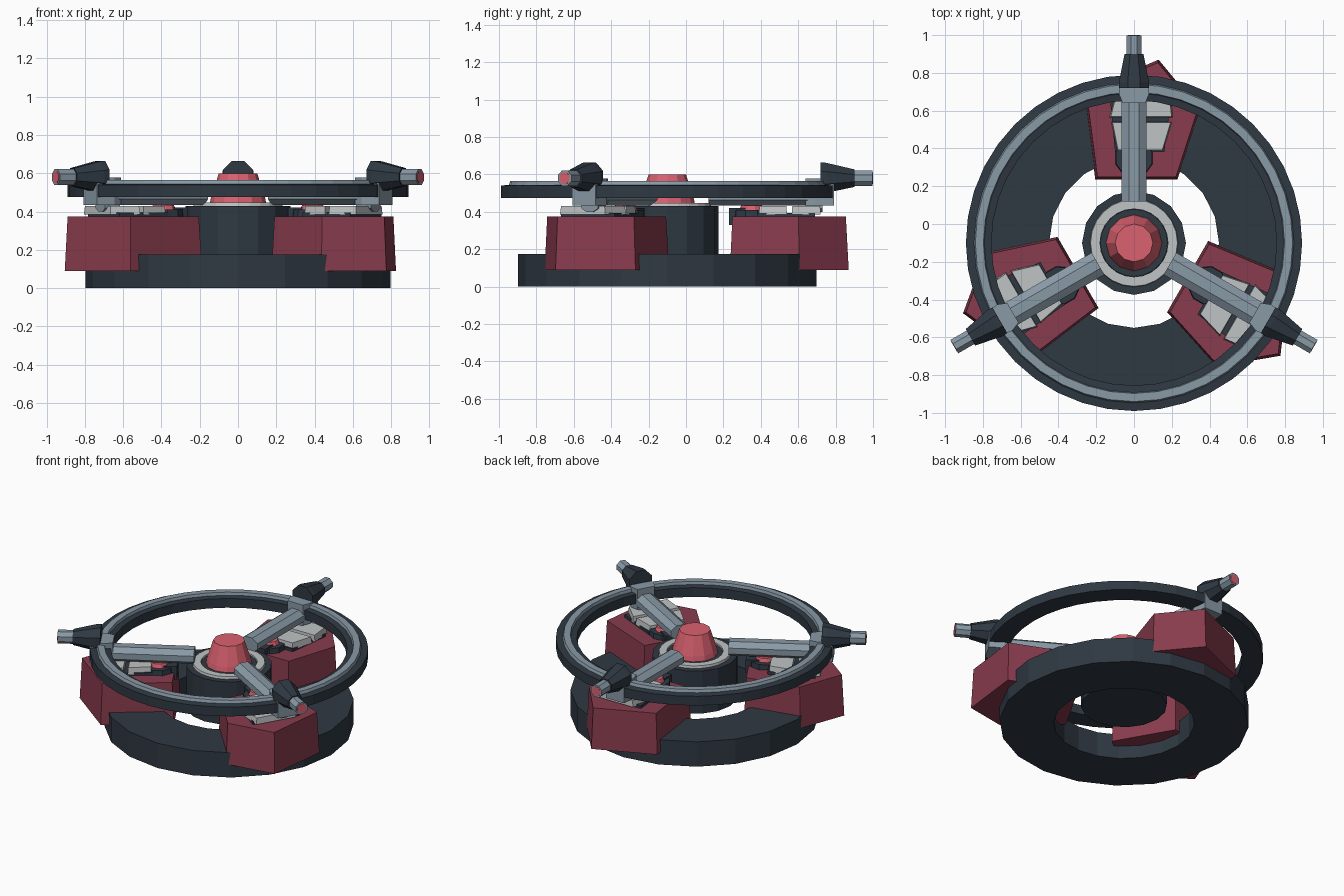
import bpy, bmesh
from math import sin, cos, pi, radians
from mathutils import Matrix, Vector

if "Cube" in bpy.data.objects:
    bpy.data.objects.remove(bpy.data.objects["Cube"])

CENTRE = Matrix.Translation((0, -0.1, 0))


def material(name, rgb):
    m = bpy.data.materials.new(name)
    m.diffuse_color = (*rgb, 1)
    m.use_nodes = True
    m.node_tree.nodes["Principled BSDF"].inputs["Base Color"].default_value = m.diffuse_color
    return m


DARK = material("dark_metal", (0.028, 0.04, 0.055))
STEEL = material("blue_steel", (0.25, 0.32, 0.38))
MAROON = material("maroon", (0.25, 0.045, 0.075))
RED = material("coral_red", (0.70, 0.12, 0.16))
LIGHT = material("light_grey", (0.53, 0.55, 0.56))


def loft(name, rings, mat, arm=None, closed=False):
    """Skin equal-length rings of points; arm is the index of the radial copy."""
    bm = bmesh.new()
    rows = [[bm.verts.new(p) for p in ring] for ring in rings]
    n, count = len(rows[0]), len(rows)
    for k in range(count if closed else count - 1):
        a, b = rows[k], rows[(k + 1) % count]
        for i in range(n):
            j = (i + 1) % n
            bm.faces.new((a[i], a[j], b[j], b[i]))
    if not closed:
        bm.faces.new(rows[0][::-1])
        bm.faces.new(rows[-1])
    bmesh.ops.recalc_face_normals(bm, faces=bm.faces)
    turn = Matrix.Rotation(radians(120 * (arm or 0)), 4, 'Z')
    bm.transform(CENTRE @ turn)
    me = bpy.data.meshes.new(name)
    bm.to_mesh(me)
    bm.free()
    me.materials.append(mat)
    ob = bpy.data.objects.new(name if arm is None else f"{name}_{arm + 1}", me)
    bpy.context.collection.objects.link(ob)
    return ob


def circle(r, z, n, y=0.0):
    return [(r * sin(2 * pi * i / n), y + r * cos(2 * pi * i / n), z) for i in range(n)]


def lathe(name, profile, n, mat, closed=False):
    return loft(name, [circle(r, z, n) for r, z in profile], mat, closed=closed)


def octagon(y, w, h, z):
    """Flat-sided octagon facing outward along the arm."""
    k = 1 / cos(pi / 8)
    return [(w * k * cos(pi / 8 + i * pi / 4), y, z + h * k * sin(pi / 8 + i * pi / 4))
            for i in range(8)]


def tube(name, stations, mat, arm):
    return loft(name, [octagon(*s) for s in stations], mat, arm)


def slab(name, outline, z0, z1, mat, arm, top_scale=1.0):
    c = sum((Vector(p) for p in outline), Vector((0, 0))) / len(outline)
    top = [c + (Vector(p) - c) * top_scale for p in outline]
    return loft(name, [[(x, y, z0) for x, y in outline], [(x, y, z1) for x, y in top]], mat, arm)


# base ring and central hub
lathe("base_ring", [(0.45, 0), (0.797, 0), (0.797, 0.175), (0.45, 0.175)], 20, DARK, True)
lathe("hub", [(0.275, 0.13), (0.275, 0.43)], 16, DARK)
lathe("hub_collar", [(0.18, 0.42), (0.235, 0.42), (0.23, 0.447), (0.18, 0.447)], 24, LIGHT, True)
lathe("hub_seat", [(0.182, 0.42), (0.178, 0.437)], 20, DARK)
lathe("hub_cone", [(0.15, 0.43), (0.142, 0.47), (0.10, 0.60)], 12, RED)

# upper wheel with inlaid steel rail
lathe("wheel_rim", [(0.755, 0.475), (0.89, 0.475), (0.89, 0.54), (0.845, 0.545),
                    (0.79, 0.545), (0.755, 0.54)], 40, DARK, True)
lathe("wheel_rail", [(0.79, 0.535), (0.85, 0.535), (0.84, 0.565), (0.797, 0.565)], 40, STEEL, True)

for arm in range(3):
    # skewed housing block straddling the base ring
    slab("housing", [(-0.205, 0.335), (0.23, 0.335), (0.35, 0.705), (0.13, 0.97), (-0.265, 0.80)],
         0.09, 0.375, MAROON, arm, 0.955)
    # cover plates on the housing
    slab("plate_bed", [(-0.10, 0.48), (0.16, 0.48), (0.20, 0.79), (-0.13, 0.79)],
         0.36, 0.395, DARK, arm)
    slab("inner_plate", [(-0.09, 0.49), (0.155, 0.49), (0.20, 0.64), (-0.12, 0.64)],
         0.385, 0.43, LIGHT, arm, 0.96)
    slab("outer_plate", [(-0.13, 0.665), (0.205, 0.665), (0.19, 0.82), (-0.09, 0.82)],
         0.385, 0.43, LIGHT, arm, 0.96)
    # pivot between hub and housing
    loft("pivot", [circle(0.105, 0.36, 10, 0.45), circle(0.10, 0.41, 10, 0.45)], DARK, arm)
    loft("pivot_cap", [circle(0.07, 0.40, 10, 0.45), circle(0.055, 0.435, 10, 0.45)], RED, arm)
    slab("pivot_lug", [(-0.05, 0.33), (0.05, 0.33), (0.05, 0.42), (-0.05, 0.42)],
         0.33, 0.42, DARK, arm)
    # spoke and rim bracket
    tube("spoke", [(0.22, 0.067, 0.05, 0.485), (0.78, 0.067, 0.05, 0.485)], STEEL, arm)
    slab("rim_bracket", [(-0.06, 0.74), (0.06, 0.74), (0.08, 0.79), (0.07, 0.89),
                         (-0.07, 0.89), (-0.08, 0.79)], 0.435, 0.578, STEEL, arm)
    tube("bracket_foot", [(0.74, 0.05, 0.03, 0.43), (0.83, 0.05, 0.03, 0.43)], STEEL, arm)
    # nozzle with pipe and coloured tip
    tube("nozzle", [(0.82, 0.078, 0.08, 0.585), (0.85, 0.08, 0.08, 0.582),
                    (1.0, 0.05, 0.047, 0.58)], DARK, arm)
    tube("pipe", [(0.98, 0.041, 0.041, 0.58), (1.098, 0.041, 0.041, 0.58)], STEEL, arm)
    tube("pipe_tip", [(1.09, 0.031, 0.031, 0.58), (1.10, 0.031, 0.031, 0.58)], RED, arm)
